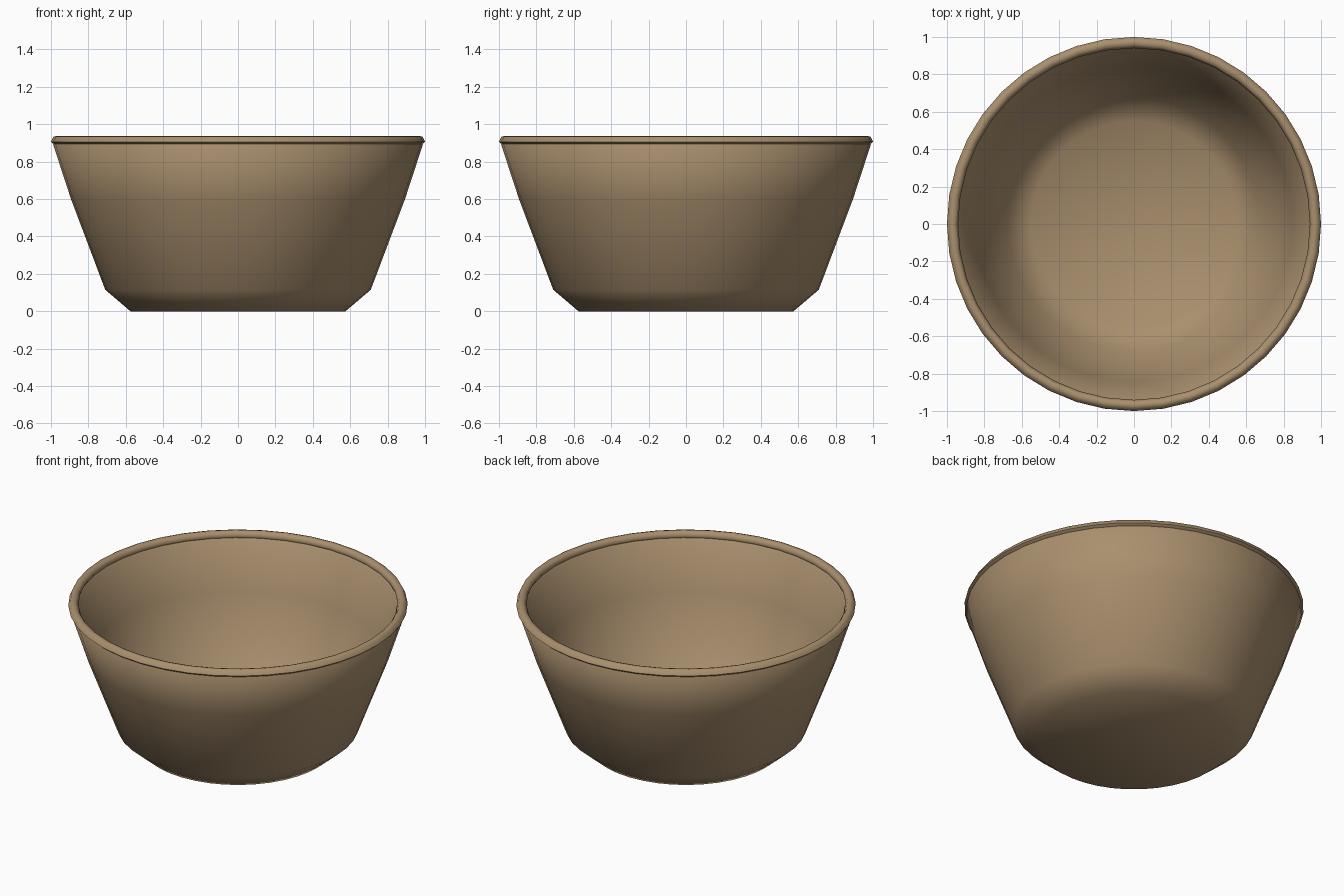
import bpy
import math

SEGMENTS = 40

default_cube = bpy.data.objects.get("Cube")
if default_cube:
    bpy.data.objects.remove(default_cube, do_unlink=True)

# Single clay-brown colour
clay = bpy.data.materials.new("clay_brown")
clay.use_nodes = True
colour = (0.40, 0.277, 0.155, 1.0)
clay.diffuse_color = colour
shader = clay.node_tree.nodes["Principled BSDF"]
shader.inputs["Base Color"].default_value = colour
shader.inputs["Roughness"].default_value = 0.8


def lathe(name, profile, closed, sharp_angle):
    """Spin a (radius, height) profile around z; radius 0 makes a pole."""
    verts, faces, rings = [], [], []
    for radius, height in profile:
        start = len(verts)
        count = 1 if radius == 0 else SEGMENTS
        for i in range(count):
            a = math.tau * i / SEGMENTS
            verts.append((radius * math.cos(a), radius * math.sin(a), height))
        rings.append([start + i % count for i in range(SEGMENTS)])
    pairs = list(zip(rings, rings[1:]))
    if closed:
        pairs.append((rings[-1], rings[0]))
    for low, high in pairs:
        for i in range(SEGMENTS):
            j = (i + 1) % SEGMENTS
            corners = [low[i], low[j], high[j], high[i]]
            faces.append(list(dict.fromkeys(corners)))
    mesh = bpy.data.meshes.new(name)
    mesh.from_pydata(verts, [], faces)
    mesh.materials.append(clay)
    obj = bpy.data.objects.new(name, mesh)
    bpy.context.collection.objects.link(obj)
    bpy.ops.object.select_all(action="DESELECT")
    obj.select_set(True)
    bpy.context.view_layer.objects.active = obj
    bpy.ops.object.shade_smooth_by_angle(angle=math.radians(sharp_angle))
    return obj


# Hollow body: underside, bevelled foot, flared wall, then the inside
lathe("bowl_body", [
    (0, 0), (0.575, 0), (0.71, 0.115), (0.893, 0.6), (0.988, 0.89),
    (0.965, 0.915), (0.935, 0.89), (0.845, 0.6), (0.675, 0.15),
    (0.55, 0.06), (0, 0.05),
], closed=False, sharp_angle=65)

# Rounded lip around the opening
lathe("bowl_rim", [
    (0.975, 0.885), (1.0, 0.906), (0.987, 0.933), (0.97, 0.937),
    (0.953, 0.933), (0.94, 0.912), (0.95, 0.888),
], closed=True, sharp_angle=70)
